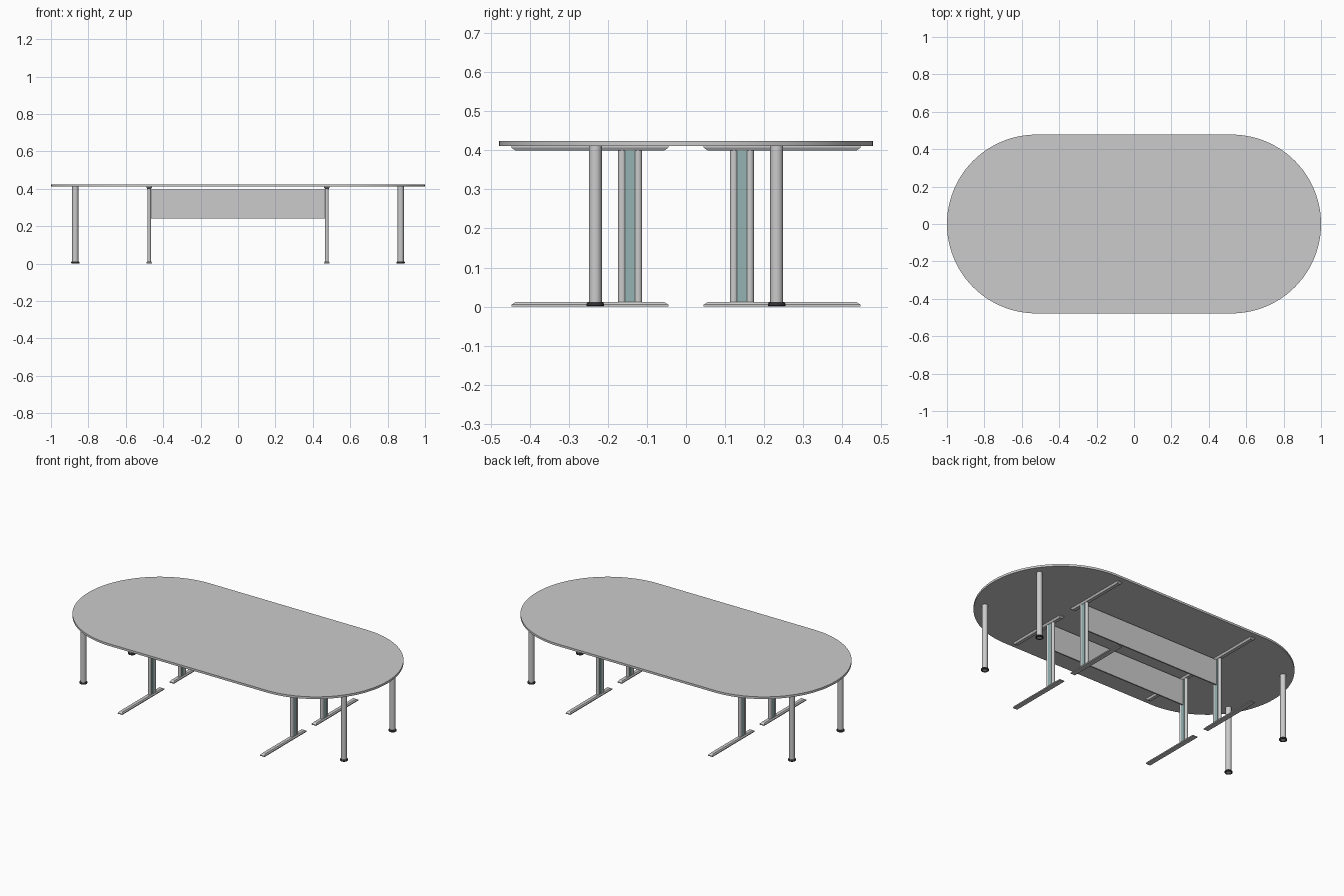
import bpy, bmesh, math

if "Cube" in bpy.data.objects:
    bpy.data.objects.remove(bpy.data.objects["Cube"])


def material(name, color):
    m = bpy.data.materials.new(name)
    m.diffuse_color = color
    m.use_nodes = True
    m.node_tree.nodes["Principled BSDF"].inputs["Base Color"].default_value = m.diffuse_color
    return m


teal = material("teal", (0.30, 0.45, 0.44, 1))
black = material("black", (0.03, 0.03, 0.035, 1))


def make(name, bm, mat=None, smooth=False):
    bmesh.ops.recalc_face_normals(bm, faces=bm.faces)
    me = bpy.data.meshes.new(name)
    bm.to_mesh(me)
    bm.free()
    ob = bpy.data.objects.new(name, me)
    bpy.context.collection.objects.link(ob)
    if mat:
        me.materials.append(mat)
    if smooth:
        bpy.ops.object.select_all(action='DESELECT')
        ob.select_set(True)
        bpy.context.view_layer.objects.active = ob
        bpy.ops.object.shade_smooth_by_angle(angle=math.radians(35))
    return ob


def prism(name, outline, z0, z1, mat=None, smooth=False):
    bm = bmesh.new()
    face = bm.faces.new([bm.verts.new((x, y, z0)) for x, y in outline])
    ext = bmesh.ops.extrude_face_region(bm, geom=[face])
    for v in ext["geom"]:
        if isinstance(v, bmesh.types.BMVert):
            v.co.z = z1
    return make(name, bm, mat, smooth)


def stadium(cx, cy, half_len, r, n, along_x=True):
    pts = []
    for side, start in ((1, -90), (-1, 90)):
        for i in range(n + 1):
            a = math.radians(start + 180 * i / n)
            u, v = side * half_len + r * math.cos(a), r * math.sin(a)
            pts.append((cx + u, cy + v) if along_x else (cx - v, cy + u))
    return pts


def rect(cx, cy, hx, hy):
    return [(cx - hx, cy - hy), (cx + hx, cy - hy), (cx + hx, cy + hy), (cx - hx, cy + hy)]


def lathe(name, profile, cx, cy, mat=None, n=32):
    bm = bmesh.new()
    vs = [bm.verts.new((cx + r, cy, z)) for r, z in profile]
    edges = [bm.edges.new(p) for p in zip(vs, vs[1:])]
    bmesh.ops.spin(bm, geom=vs + edges, cent=(cx, cy, 0), axis=(0, 0, 1),
                   angle=math.tau, steps=n, use_merge=True)
    bmesh.ops.remove_doubles(bm, verts=bm.verts, dist=1e-5)
    return make(name, bm, mat, True)


def tapered_bar(name, cx, cy, levels):
    # levels: (half width, half length, z)
    bm = bmesh.new()
    rings = [[bm.verts.new((x, y, z)) for x, y in rect(cx, cy, hx, hy)] for hx, hy, z in levels]
    for a, b in zip(rings, rings[1:]):
        for i in range(4):
            j = (i + 1) % 4
            bm.faces.new((a[i], a[j], b[j], b[i]))
    bm.faces.new(rings[0])
    bm.faces.new(rings[-1])
    return make(name, bm)


# Table top
prism("table_top", stadium(0, 0, 0.522, 0.478, 48), 0.411, 0.424, smooth=True)

for sy in (-1, 1):
    side = "front" if sy < 0 else "back"
    y = sy * 0.143
    # Modesty panel between the columns
    prism(f"{side}_modesty_panel", rect(0, y, 0.47, 0.004), 0.24, 0.397)
    for sx in (-1, 1):
        tag = f"{side}_{'left' if sx < 0 else 'right'}"
        # Round outer leg and its dark foot ring
        lx, ly = sx * 0.87, sy * 0.232
        lathe(f"{tag}_round_leg", [(0, 0.003), (0.0165, 0.003), (0.0165, 0.411), (0, 0.411)], lx, ly)
        lathe(f"{tag}_foot_ring", [(0.0145, 0.002), (0.0155, 0), (0.020, 0), (0.0225, 0.003),
                                   (0.0225, 0.007), (0.019, 0.012), (0.016, 0.012)], lx, ly, black)
        # Inner column: two rounded posts and a teal insert
        cx = sx * 0.475
        for k, dy in (("outer", 0.0205), ("inner", -0.0205)):
            prism(f"{tag}_{k}_post", stadium(cx, y + sy * dy, 0.0005, 0.0098, 10, False),
                  0.01, 0.402, smooth=True)
        prism(f"{tag}_insert", rect(cx, y, 0.0085, 0.0125), 0.01, 0.402, teal)
        # Floor foot and top support bar
        by = sy * 0.246
        tapered_bar(f"{tag}_floor_foot", cx, by,
                    [(0.015, 0.201, 0), (0.015, 0.201, 0.005), (0.010, 0.190, 0.012)])
        tapered_bar(f"{tag}_support_bar", cx, by,
                    [(0.010, 0.190, 0.399), (0.015, 0.201, 0.407), (0.015, 0.201, 0.411)])
